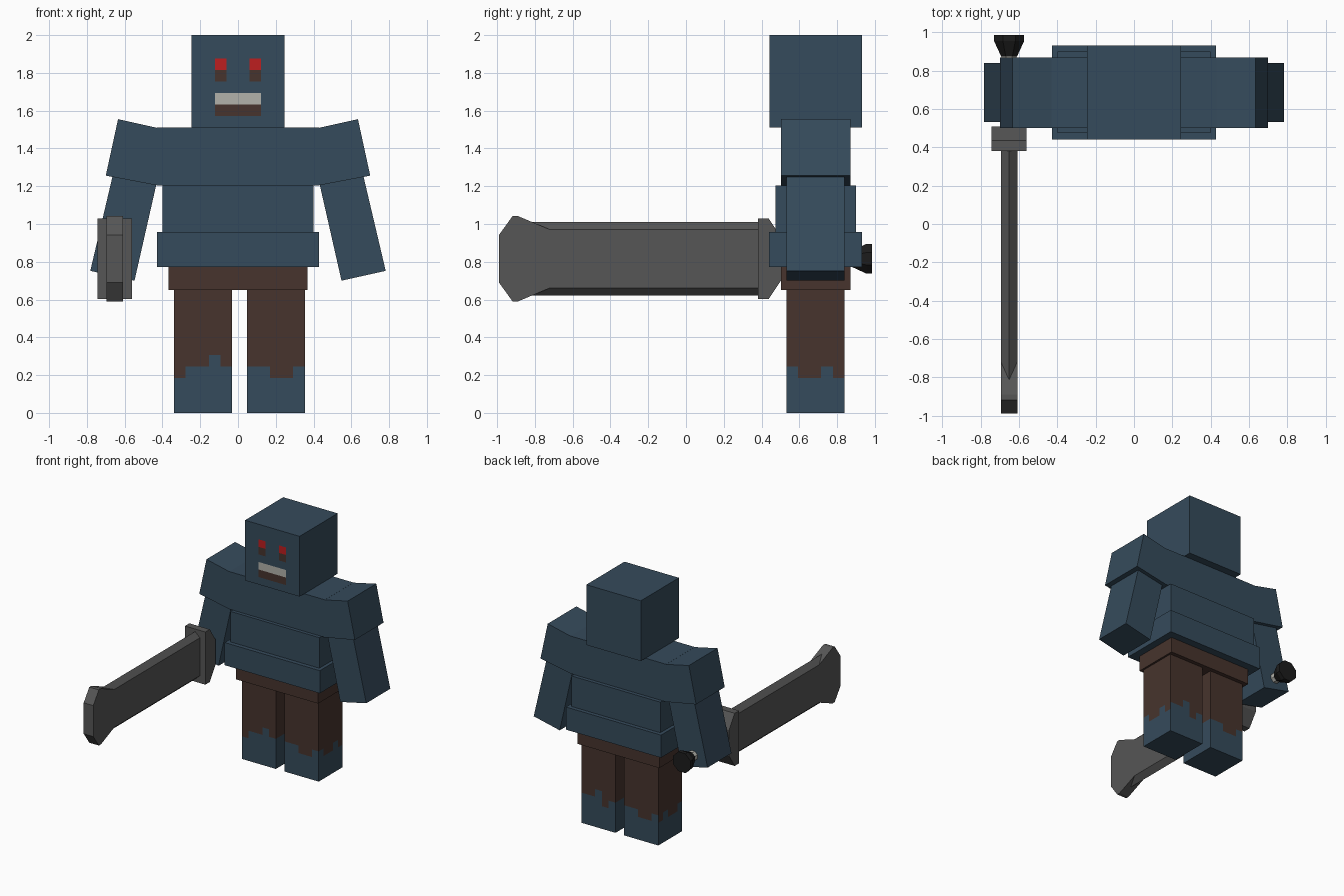
import bpy
import bmesh
from math import pi
from mathutils import Matrix, Vector

cube = bpy.data.objects.get("Cube")
if cube:
    bpy.data.objects.remove(cube, do_unlink=True)


def material(name, rgb):
    m = bpy.data.materials.new(name)
    m.use_nodes = True
    m.diffuse_color = (*rgb, 1)
    bsdf = m.node_tree.nodes["Principled BSDF"]
    bsdf.inputs["Base Color"].default_value = (*rgb, 1)
    bsdf.inputs["Roughness"].default_value = 0.9
    return m


BLUE = material("slate_blue", (0.036, 0.070, 0.106))
BROWN = material("dark_brown", (0.063, 0.034, 0.026))
GREY = material("steel_grey", (0.093, 0.093, 0.093))
BLACK = material("black", (0.012, 0.012, 0.012))
WHITE = material("off_white", (0.45, 0.45, 0.41))
RED = material("red", (0.51, 0.013, 0.014))


def finish(name, bm, mats, rule=None):
    bmesh.ops.recalc_face_normals(bm, faces=bm.faces)
    if rule:
        for f in bm.faces:
            f.material_index = rule(f.calc_center_median(), f.normal)
    mesh = bpy.data.meshes.new(name)
    bm.to_mesh(mesh)
    bm.free()
    for m in mats:
        mesh.materials.append(m)
    ob = bpy.data.objects.new(name, mesh)
    bpy.context.collection.objects.link(ob)
    return ob


def box(name, lo, hi, mats, cuts=(), rule=None):
    """Box between two corners, sliced by (axis, value) cuts and coloured by rule."""
    lo, hi = Vector(lo), Vector(hi)
    bm = bmesh.new()
    bmesh.ops.create_cube(bm, size=1)
    for v in bm.verts:
        v.co = (lo + hi) / 2 + v.co * (hi - lo)
    for axis, value in cuts:
        normal = Vector((0, 0, 0))
        normal[axis] = 1
        bmesh.ops.bisect_plane(bm, geom=bm.verts[:] + bm.edges[:] + bm.faces[:],
                               plane_co=normal * value, plane_no=normal)
    return finish(name, bm, mats, rule)


def prism(name, outline, axis, lo, hi, mat):
    """Extrude a 2D outline along x or y from lo to hi."""
    bm = bmesh.new()
    place = (lambda p: (lo, *p)) if axis == "x" else (lambda p: (p[0], lo, p[1]))
    face = bm.faces.new([bm.verts.new(place(p)) for p in outline])
    out = bmesh.ops.extrude_face_region(bm, geom=[face])
    shift = Vector((hi - lo, 0, 0)) if axis == "x" else Vector((0, hi - lo, 0))
    for g in out["geom"]:
        if isinstance(g, bmesh.types.BMVert):
            g.co += shift
    return finish(name, bm, [mat])


def cone_y(name, x, z, y0, y1, r0, r1, mat, sides=8):
    """Low-poly cone running along +y."""
    bm = bmesh.new()
    spin = (Matrix.Translation((x, (y0 + y1) / 2, z)) @ Matrix.Rotation(-pi / 2, 4, "X")
            @ Matrix.Rotation(pi / sides, 4, "Z"))
    bmesh.ops.create_cone(bm, cap_ends=True, segments=sides, radius1=r0, radius2=r1,
                          depth=y1 - y0, matrix=spin)
    return finish(name, bm, [mat])


CELL = 0.0613
MID_Y = 0.686


# Head with the face cut into its front
def face_rule(c, n):
    if n.y > -0.5:
        return 0
    col, row = int(abs(c.x) / CELL), int((2 - c.z) / CELL)
    if col == 1 and row in (2, 3):
        return 1 if row == 2 else 3
    if col < 2 and row in (5, 6):
        return 2 if row == 5 else 3
    return 0


head_cuts = [(0, i * CELL) for i in (-2, -1, 1, 2)]
head_cuts += [(2, 2 - i * CELL) for i in (2, 3, 4, 5, 6, 7)]
box("head", (-0.245, 0.441, 1.51), (0.245, 0.931, 2), [BLUE, RED, WHITE, BROWN],
    head_cuts, face_rule)

# Body blocks
box("chest", (-0.43, 0.502, 1.205), (0.43, 0.87, 1.51), [BLUE])
box("belly", (-0.4, 0.474, 0.957), (0.4, 0.9, 1.205), [BLUE])
box("waist", (-0.428, 0.44, 0.773), (0.428, 0.932, 0.957), [BLUE])
box("hips", (-0.369, 0.502, 0.65), (0.369, 0.87, 0.773), [BROWN])

# Arms
UPPER = [(0.42, 1.507), (0.635, 1.555), (0.7, 1.256), (0.42, 1.203)]
LOWER = [(0.43, 1.22), (0.66, 1.27), (0.782, 0.752), (0.548, 0.7)]
for side, s in (("left", 1), ("right", -1)):
    prism(side + "_upper_arm", [(s * x, z) for x, z in UPPER], "y", 0.502, 0.87, BLUE)
    prism(side + "_forearm", [(s * x, z) for x, z in LOWER], "y", 0.532, 0.84, BLUE)


# Legs with ragged trouser hems, heights counted in cells
def leg(name, x0, front, back, outer, inner):
    y0, width = 0.532, 5 * CELL
    lo, hi = (x0, y0, 0), (x0 + width, y0 + width, 0.7)
    cuts = [(0, x0 + i * CELL) for i in range(1, 5)]
    cuts += [(1, y0 + i * CELL) for i in range(1, 5)]
    cuts += [(2, i * CELL) for i in (3, 4, 5)]

    def hem(c, n):
        if abs(n.z) > 0.5:
            return 1 if n.z > 0 else 0
        if abs(n.y) > 0.5:
            row = (front if n.y < 0 else back)[int((c.x - x0) / CELL)]
        else:
            row = (outer if n.x * x0 > 0 else inner)[int((c.y - y0) / CELL)]
        return 0 if c.z < int(row) * CELL else 1

    box(name, lo, hi, [BLUE, BROWN], cuts, hem)


leg("left_leg", 0.047, "44334", "43544", "43343", "44344")
leg("right_leg", -0.338, "34454", "43344", "43343", "44344")

# Sword: ridged blade, flared tip, guard, grip and pommel
SX, SZ, HALF = -0.652, 0.816, 0.043


def mirrored(half):
    """Close a half outline by reflecting it in the sword's mid height."""
    return half + [(a, 2 * SZ - b) for a, b in reversed(half)]


section = [(SX - HALF, 0.97), (SX, 1.01), (SX + HALF, 0.97),
           (SX + HALF, 0.662), (SX, 0.622), (SX - HALF, 0.662)]
prism("sword_blade", section, "y", -0.815, 0.4, GREY)
tip = mirrored([(-0.7, 0.962), (-0.89, 1.042), (-0.918, 1.042), (-0.99, 0.942)])
prism("sword_tip", tip, "x", SX - HALF, SX + HALF, GREY)
guard = mirrored([(0.51, 0.92), (0.437, 1.03), (0.38, 1.03)])
prism("sword_guard", guard, "x", SX - 0.092, SX + 0.092, GREY)
cone_y("sword_grip", SX, SZ, 0.5, 0.89, 0.042, 0.042, WHITE)
cone_y("pommel_neck", SX, SZ, 0.875, 0.955, 0.045, 0.085, BLACK)
cone_y("pommel_cap", SX, SZ, 0.955, 0.986, 0.085, 0.085, BLACK)
